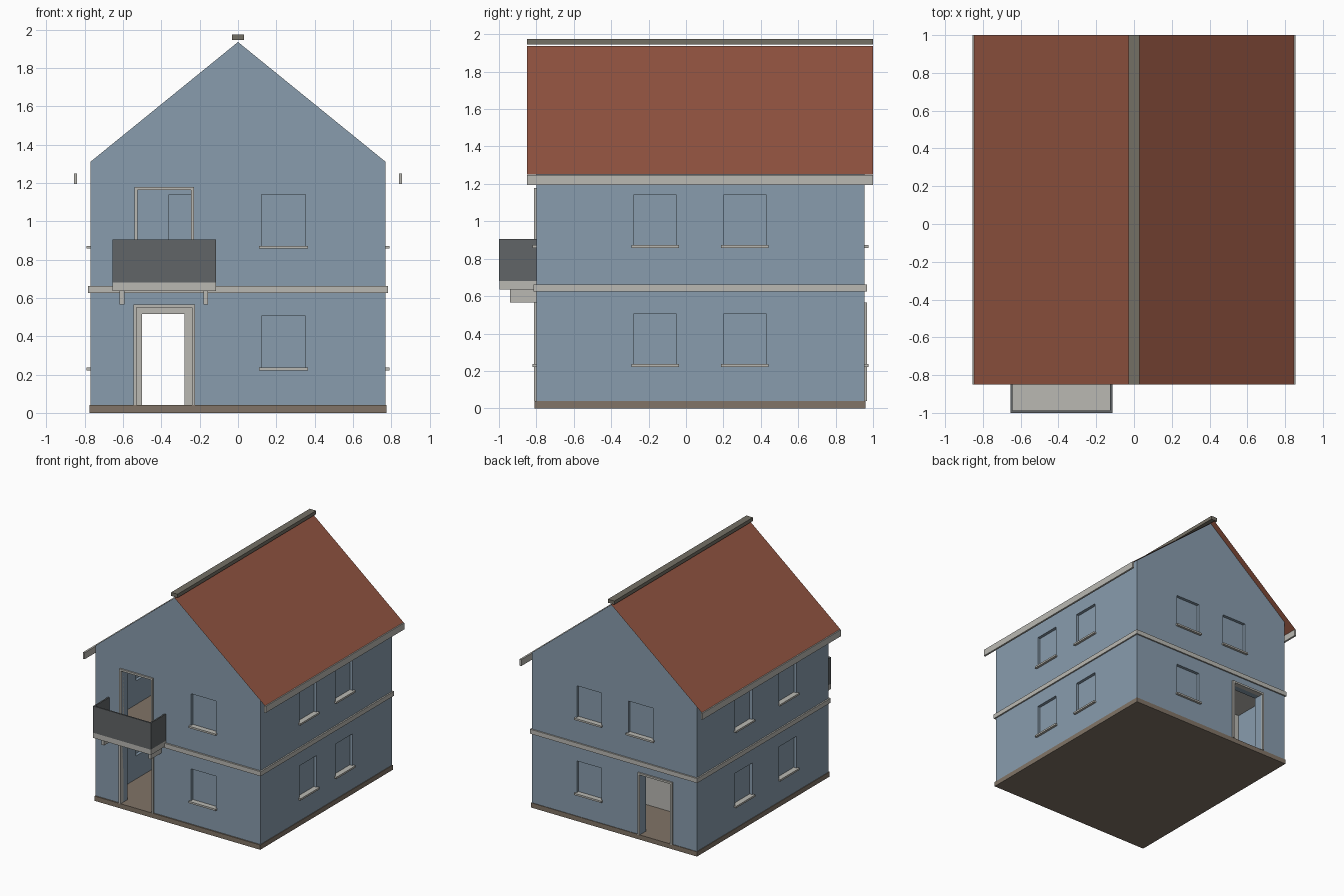
import bpy, bmesh
from mathutils import Vector

if "Cube" in bpy.data.objects:
    bpy.data.objects.remove(bpy.data.objects["Cube"], do_unlink=True)


def material(name, rgb):
    m = bpy.data.materials.new(name)
    m.use_nodes = True
    m.diffuse_color = (*rgb, 1)
    m.node_tree.nodes["Principled BSDF"].inputs["Base Color"].default_value = (*rgb, 1)
    return m


BLUE = material("wall_blue", (0.25, 0.335, 0.42))
RED = material("roof_red", (0.285, 0.088, 0.052))
STONE = material("light_stone", (0.49, 0.485, 0.45))
DARK = material("railing_grey", (0.12, 0.13, 0.135))
BROWN = material("plinth_brown", (0.22, 0.175, 0.135))
RIDGE = material("ridge_grey_brown", (0.175, 0.16, 0.13))


def add_box(bm, x0, x1, y0, y1, z0, z1):
    geo = bmesh.ops.create_cube(bm, size=1)
    lo, hi = Vector((x0, y0, z0)), Vector((x1, y1, z1))
    for v in geo["verts"]:
        v.co = (lo + hi) / 2 + v.co * (hi - lo)


def finish(name, bm, mat=None):
    me = bpy.data.meshes.new(name)
    bm.to_mesh(me)
    bm.free()
    ob = bpy.data.objects.new(name, me)
    bpy.context.collection.objects.link(ob)
    if mat:
        me.materials.append(mat)
    return ob


def boxes(name, mat, *extents):
    bm = bmesh.new()
    for e in extents:
        add_box(bm, *e)
    return finish(name, bm, mat)


# Main dimensions
W, FRONT, BACK, T = 0.77, -0.80, 0.955, 0.08
EAVE, APEX = 1.31, 1.935
ROOF_FRONT, ROOF_BACK = -0.85, 1.0
WIN_W, WIN_H, DEPTH = 0.115, 0.27, 0.025
LOW, HIGH = 0.235, 0.87

# Windows as side, centre along the wall, sill height
windows = [("front", 0.2375, LOW), ("front", 0.2375, HIGH),
           ("back", 0.2375, LOW), ("back", 0.2375, HIGH), ("back", -0.245, HIGH)]
for z in (LOW, HIGH):
    windows += [("left", -0.165, z), ("left", 0.315, z),
                ("right", -0.26, z), ("right", 0.33, z)]


def on_wall(side, c, half, inner, outer, z0, z1):
    """Box on a wall; inner and outer are distances outward from its face."""
    face, sign = {"front": (FRONT, -1), "back": (BACK, 1),
                  "left": (W, 1), "right": (-W, -1)}[side]
    a, b = sorted((face + sign * inner, face + sign * outer))
    if side in ("front", "back"):
        return (c - half, c + half, a, b, z0, z1)
    return (a, b, c - half, c + half, z0, z1)


# Doors as name, side, centre, half width of opening, bottom, top
doors = [("front_door", "front", -0.385, 0.145, 0.04, 0.55),
         ("balcony_door", "front", -0.385, 0.14, 0.665, 1.163),
         ("back_door", "back", -0.385, 0.145, 0.04, 0.55)]

# House walls: gabled prism, hollowed and cut with openings
bm = bmesh.new()
outline = [(-W, 0.01), (W, 0.01), (W, EAVE), (0, APEX), (-W, EAVE)]
face = bm.faces.new([bm.verts.new((x, FRONT, z)) for x, z in outline])
ext = bmesh.ops.extrude_face_region(bm, geom=[face])
for v in ext["geom"]:
    if isinstance(v, bmesh.types.BMVert):
        v.co.y = BACK
bmesh.ops.recalc_face_normals(bm, faces=bm.faces)
house = finish("house_walls", bm, BLUE)

room = boxes("room_cutter", None, (-W + T, W - T, FRONT + T, BACK - T, -0.1, 1.28))
cuts = []
for side, c, z in windows:
    cuts.append(on_wall(side, c, WIN_W, -DEPTH, 0.05, z, z + WIN_H))
    cuts.append(on_wall(side, c, WIN_W, -T - 0.02, DEPTH - T, z, z + WIN_H))
for name, side, c, half, z0, z1 in doors:
    cuts.append(on_wall(side, c, half, -T - 0.02, 0.05, z0 - 0.01, z1))
openings = boxes("opening_cutter", None, *cuts)

for cutter in (room, openings):
    cutter.hide_render = True
    mod = house.modifiers.new("cut", "BOOLEAN")
    mod.operation, mod.solver, mod.object = "DIFFERENCE", "EXACT", cutter
deps = bpy.context.evaluated_depsgraph_get()
cut_mesh = bpy.data.meshes.new_from_object(house.evaluated_get(deps))
house.modifiers.clear()
house.data = cut_mesh
for cutter in (room, openings):
    bpy.data.objects.remove(cutter, do_unlink=True)

# Plinth, floor band with slab, upper floor
boxes("plinth", BROWN, (-0.775, 0.775, -0.81, 0.96, 0, 0.04))
boxes("floor_band", STONE, (-0.782, 0.782, -0.815, 0.967, 0.625, 0.663))
boxes("upper_floor", BROWN, (-W + T, W - T, FRONT + T, BACK - T, 0.663, 0.67))

# Ground floor partition with a doorway
boxes("partition_wall", STONE,
      (-W + T, -0.5, 0.44, 0.48, 0.04, 0.625),
      (-0.28, W - T, 0.44, 0.48, 0.04, 0.625),
      (-0.5, -0.28, 0.44, 0.48, 0.515, 0.625))

# Window sills
boxes("window_sills", STONE,
      *[on_wall(s, c, 0.127, -DEPTH, 0.02, z - 0.013, z + 0.002) for s, c, z in windows])

# Door frames: two jambs and a lintel
F = 0.016
for name, side, c, half, z0, z1 in doors:
    boxes(name + "_frame", STONE,
          on_wall(side, c - half - F / 2, F / 2, -0.03, 0.013, z0, z1),
          on_wall(side, c + half + F / 2, F / 2, -0.03, 0.013, z0, z1),
          on_wall(side, c, half + F, -0.03, 0.013, z1, z1 + F))

# Roof sheet with eaves overhang
bm = bmesh.new()
rows = [[bm.verts.new((x, y, z)) for x, z in ((-0.847, 1.25), (0, 1.938), (0.847, 1.25))]
        for y in (ROOF_FRONT, ROOF_BACK)]
for i in range(2):
    bm.faces.new((rows[0][i], rows[0][i + 1], rows[1][i + 1], rows[1][i]))
finish("roof", bm, RED)
boxes("ridge_cap", RIDGE, (-0.03, 0.03, ROOF_FRONT, ROOF_BACK, 1.945, 1.975))
boxes("eaves_boards", STONE, *[(s * 0.847 - 0.008, s * 0.847 + 0.008,
                                ROOF_FRONT, ROOF_BACK, 1.193, 1.248) for s in (-1, 1)])

# Balcony
BX0, BX1, R = -0.655, -0.115, 0.012
boxes("balcony_slab", STONE, (BX0, BX1, -0.998, FRONT, 0.635, 0.68))
boxes("balcony_railing", DARK,
      (BX0, BX1, -1, -1 + R, 0.68, 0.905),
      (BX0, BX0 + R, -1 + R, FRONT, 0.68, 0.905),
      (BX1 - R, BX1, -1 + R, FRONT, 0.68, 0.905))
boxes("balcony_brackets", STONE, *[(x - 0.012, x + 0.012, -0.94, FRONT, 0.565, 0.635)
                                   for x in (-0.605, -0.168)])
